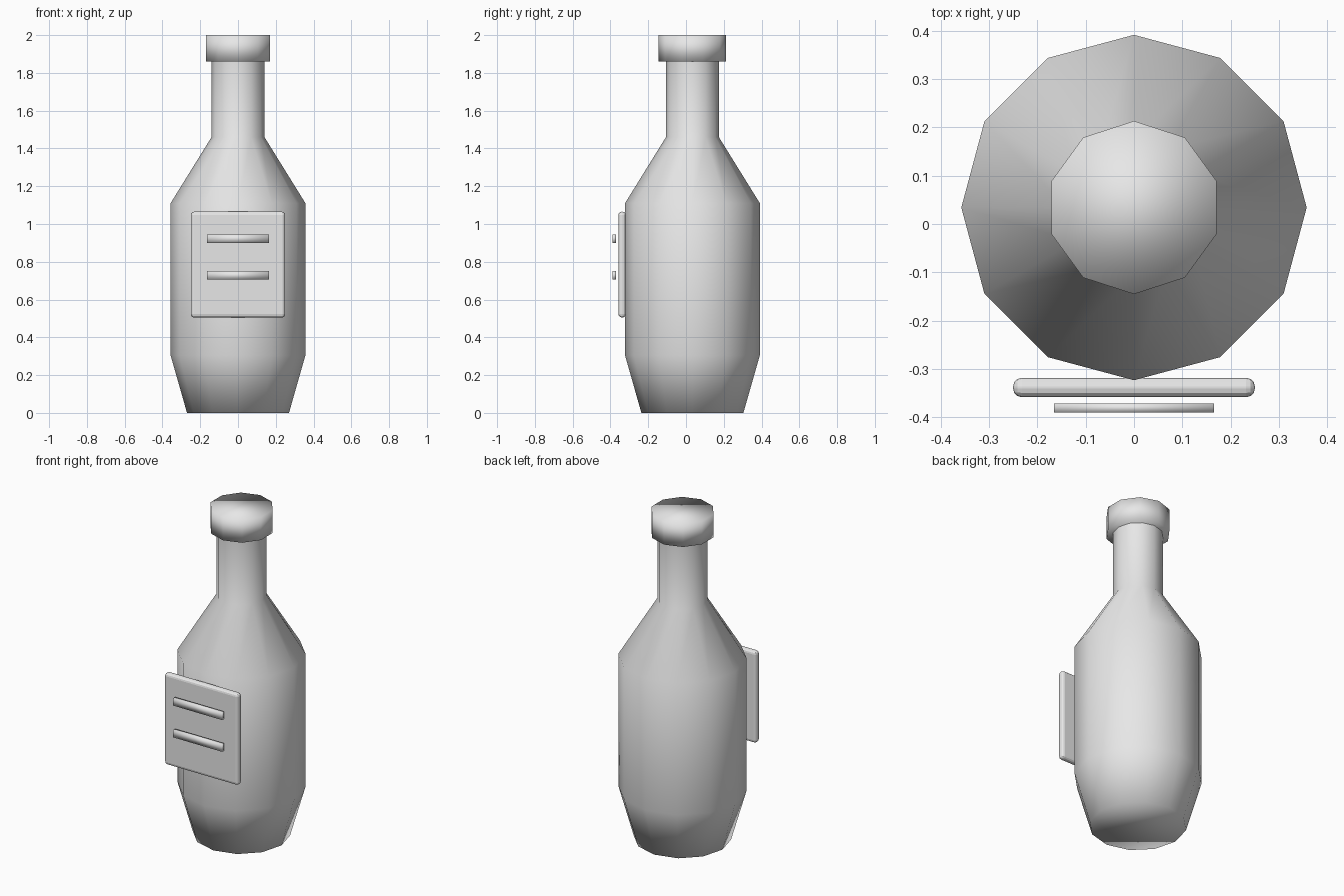
import bpy
import bmesh
import math

if "Cube" in bpy.data.objects:
    bpy.data.objects.remove(bpy.data.objects["Cube"], do_unlink=True)

grey = bpy.data.materials.new("plain_grey")
grey.use_nodes = True
colour = (0.8, 0.8, 0.8, 1)
grey.diffuse_color = colour
grey.node_tree.nodes["Principled BSDF"].inputs["Base Color"].default_value = colour

AXIS_Y = 0.034


def finish(name, bm, smooth=True):
    bmesh.ops.recalc_face_normals(bm, faces=bm.faces)
    for face in bm.faces:
        face.smooth = smooth
    mesh = bpy.data.meshes.new(name)
    bm.to_mesh(mesh)
    bm.free()
    mesh.materials.append(grey)
    obj = bpy.data.objects.new(name, mesh)
    bpy.context.collection.objects.link(obj)
    return obj


def lathe(name, profile, sides, close_top=True):
    """Stack rings of (radius, height) with one corner facing the back."""
    bm = bmesh.new()
    rings = []
    for radius, z in profile:
        angles = [math.pi / 2 + math.tau * i / sides for i in range(sides)]
        rings.append([bm.verts.new((radius * math.cos(a), AXIS_Y + radius * math.sin(a), z))
                      for a in angles])
    for low, high in zip(rings, rings[1:]):
        for i in range(sides):
            j = (i + 1) % sides
            bm.faces.new((low[i], low[j], high[j], high[i]))
    bm.faces.new(rings[0][::-1])
    if close_top:
        bm.faces.new(rings[-1])
    return finish(name, bm)


def box(name, size, centre, smooth):
    bm = bmesh.new()
    bmesh.ops.create_cube(bm, size=1)
    bmesh.ops.scale(bm, vec=size, verts=bm.verts)
    bmesh.ops.translate(bm, vec=centre, verts=bm.verts)
    return finish(name, bm, smooth)


# Bottle: tapered foot, straight belly, sloped shoulder and neck
lathe("bottle_body",
      [(0.27, 0), (0.357, 0.305), (0.357, 1.11), (0.14, 1.46), (0.14, 1.87)],
      12, close_top=False)

# Cap
lathe("bottle_cap", [(0.179, 1.86), (0.179, 2.0)], 10)

# Label plate with rounded edges
label = box("label", (0.5, 0.04, 0.56), (0, -0.338, 0.785), False)
bevel = label.modifiers.new("rounded_edges", "BEVEL")
bevel.width = 0.018
bevel.segments = 3

# Two raised bars in front of the label
for name, z in (("upper_label_bar", 0.922), ("lower_label_bar", 0.728)):
    box(name, (0.33, 0.019, 0.045), (0, -0.3805, z), True)
